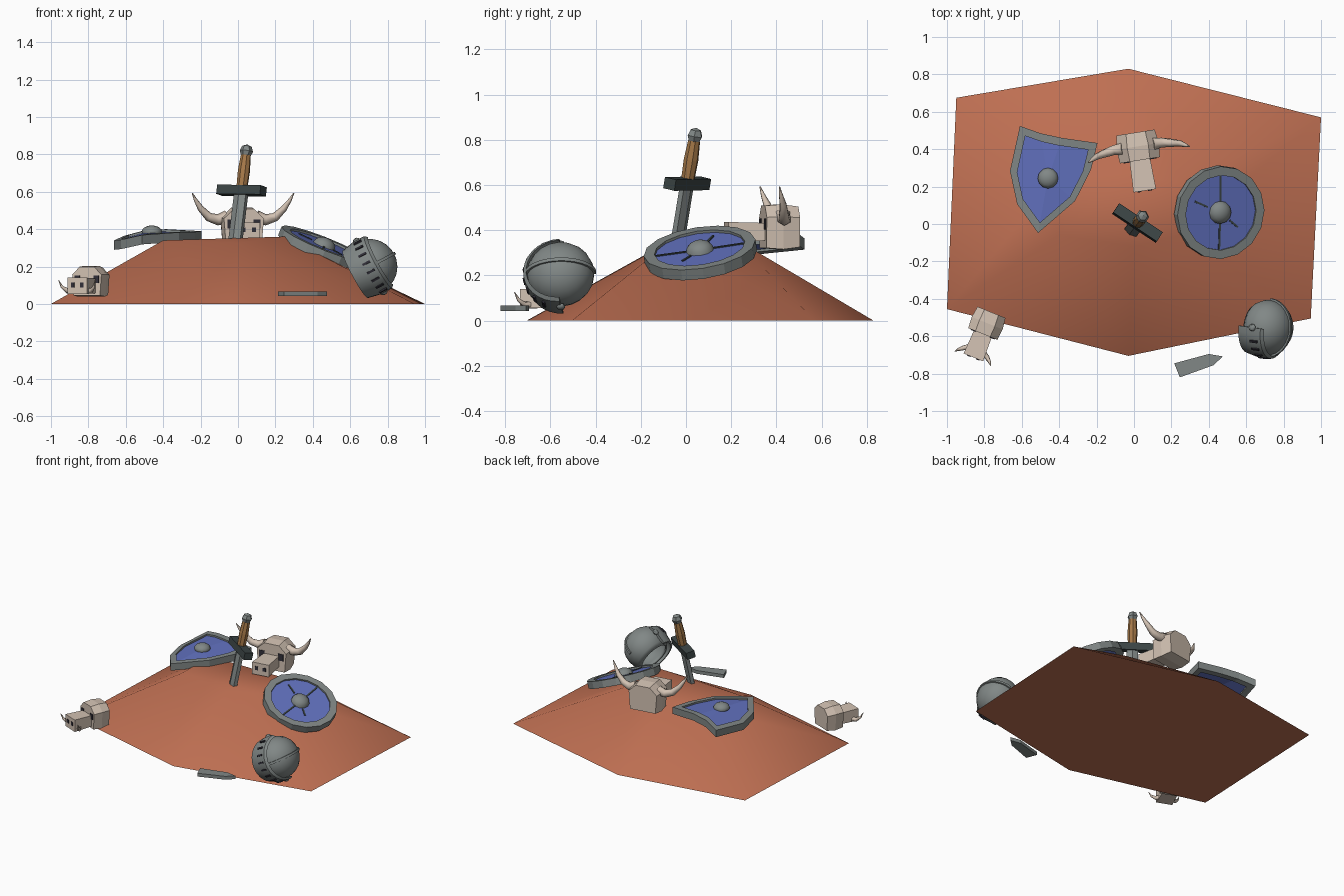
import bpy, bmesh, math
from mathutils import Matrix, Vector

if "Cube" in bpy.data.objects:
    bpy.data.objects.remove(bpy.data.objects["Cube"])


def mat(name, r, g, b):
    m = bpy.data.materials.new(name)
    m.diffuse_color = (r, g, b, 1)
    m.use_nodes = True
    m.node_tree.nodes["Principled BSDF"].inputs["Base Color"].default_value = m.diffuse_color
    return m


EARTH = mat("red earth", 0.52, 0.16, 0.085)
STEEL = mat("steel", 0.22, 0.245, 0.24)
DARK = mat("dark iron", 0.045, 0.06, 0.06)
BLUE = mat("blue paint", 0.12, 0.165, 0.52)
BONE = mat("bone", 0.65, 0.54, 0.45)
WOOD = mat("wood grip", 0.38, 0.19, 0.065)
HOLE = mat("dark hollow", 0.03, 0.028, 0.04)
T = Matrix.Translation
I = Matrix.Identity(4)


def finish(name, bm, material, M=I, smooth=0):
    bmesh.ops.recalc_face_normals(bm, faces=bm.faces)
    me = bpy.data.meshes.new(name)
    bm.to_mesh(me)
    bm.free()
    me.materials.append(material)
    ob = bpy.data.objects.new(name, me)
    ob.matrix_world = M
    bpy.context.collection.objects.link(ob)
    if smooth:
        bpy.ops.object.select_all(action='DESELECT')
        ob.select_set(True)
        bpy.context.view_layer.objects.active = ob
        bpy.ops.object.shade_smooth_by_angle(angle=math.radians(smooth))
    return ob


def loft(name, rings, material, M=I, smooth=0, closed=False):
    """Skin rings of equal length; cap the ends, or join last to first."""
    bm = bmesh.new()
    vs = [[bm.verts.new(p) for p in r] for r in rings]
    n = len(vs[0])
    pairs = list(zip(vs, vs[1:])) + ([(vs[-1], vs[0])] if closed else [])
    for a, b in pairs:
        for i in range(n):
            j = (i + 1) % n
            bm.faces.new((a[i], a[j], b[j], b[i]))
    if not closed:
        bm.faces.new(vs[0])
        bm.faces.new(vs[-1])
    return finish(name, bm, material, M, smooth)


def box(name, c, s, material, M=I):
    x, y, z = (v / 2 for v in s)
    rect = [(-x, -y), (x, -y), (x, y), (-x, y)]
    return loft(name, [[(a, b, h) for a, b in rect] for h in (-z, z)], material, M @ T(c))


def ball(name, c, scale, material, M=I, u=12, v=8, cut=None, smooth=40):
    bm = bmesh.new()
    bmesh.ops.create_uvsphere(bm, u_segments=u, v_segments=v, radius=1)
    if cut is not None:
        bmesh.ops.bisect_plane(bm, geom=bm.verts[:] + bm.edges[:] + bm.faces[:],
                               plane_co=(0, 0, cut), plane_no=(0, 0, -1), clear_outer=True)
    bmesh.ops.scale(bm, vec=scale, verts=bm.verts)
    return finish(name, bm, material, M @ T(c), smooth)


def frame(x, z, origin):
    z = Vector(z).normalized()
    x = Vector(x)
    x = (x - z * x.dot(z)).normalized()
    return T(origin) @ Matrix((x, z.cross(x), z)).transposed().to_4x4()


# Earth mound: uneven six-sided base and plateau
base = [(-.95, .675, 0), (-.03, .83, 0), (1, .57, 0), (.945, -.505, 0), (-.03, -.705, 0), (-1, -.455, 0)]
top = [(-.4, .25, .34), (-.02, .27, .33), (.25, .22, .36), (.25, -.06, .36), (0, -.12, .325), (-.4, -.06, .34)]
loft("mound", [base, top], EARTH, smooth=60)


def shield(name, outer, M, lift, thick=.05):
    """Steel rim around a recessed blue panel; lift gives the bend."""
    inner = [(x * .81, y * .81) for x, y in outer]
    ring = lambda pts, h: [(x, y, lift(x, y) + h) for x, y in pts]
    loft(name + "_rim", [ring(outer, 0), ring(outer, -thick), ring(inner, -thick), ring(inner, 0)],
         STEEL, M, closed=True)
    bm = bmesh.new()
    for h in (-.012, -.04):
        mid = bm.verts.new((0, 0, lift(0, 0) + h))
        vs = [bm.verts.new(p) for p in ring(inner, h)]
        for i in range(len(vs)):
            bm.faces.new((mid, vs[i - 1], vs[i]))
    finish(name + "_panel", bm, BLUE, M)


# Pointed shield, bent along its length
heater = [(-.61, .524), (-.5, .485), (-.385, .46), (-.195, .433), (-.23, .29), (-.315, .123),
          (-.513, -.048), (-.625, .107), (-.663, .283)]
shield("pointed_shield", [(x + .46, y - .245) for x, y in heater], T((-.46, .245, .395)),
       lambda x, y: (.28 * x if x < 0 else -.05 * x) + .04 * y)
ball("pointed_shield_boss", (-.46, .245, .385), (.055, .055, .035), STEEL, cut=-.2)

# Round shield with plank gaps
R = frame((1, 0, 0), (.40, -.15, 1), (.465, .06, .322))
shield("round_shield", [(.25 * math.cos(i * math.pi / 8), .25 * math.sin(i * math.pi / 8)) for i in range(16)],
       R, lambda x, y: 0)
ball("round_shield_boss", (0, 0, -.012), (.062, .062, .045), STEEL, R, cut=0)
for i, (deg, a, b) in enumerate([(90, .06, .2), (155, .08, .16), (268, .06, .2), (320, .07, .13)]):
    box("plank_gap_%d" % i, ((a + b) / 2, 0, -.01), (b - a, .01, .006), DARK,
        R @ Matrix.Rotation(math.radians(deg), 4, 'Z'))

# Sword stuck in the mound
S = frame((.83, -.55, 0), (.06, .08, .49), (-.015, -.04, .33))
diamond = [(-.038, -.012), (0, -.024), (.038, -.012), (.038, .012), (0, .024), (-.038, .012)]
loft("sword_blade", [[(x, y, z) for x, y in diamond] for z in (-.08, .27)], STEEL, S)
box("sword_guard", (0, 0, .282), (.28, .06, .05), DARK, S)
circle = [(math.cos(i * math.pi / 4), math.sin(i * math.pi / 4)) for i in range(8)]
loft("sword_grip", [[(r * x, r * y, z) for x, y in circle] for r, z in ((.03, .3), (.033, .39), (.027, .475))],
     WOOD, S)
ball("sword_pommel", (0, 0, .497), (.036, .036, .037), STEEL, S, 6, 4, smooth=0)

# Broken blade tip
tip = [(.215, -.745), (.4, -.695), (.475, -.708), (.425, -.755), (.245, -.82)]
loft("broken_blade", [[(x, y, z) for x, y in tip] for z in (.042, .066)], STEEL)


def horn(name, path, radius, M):
    """Tapering six-sided tube along a path of points."""
    pts = [Vector(p) for p in path]
    rings = []
    for i, p in enumerate(pts):
        d = (pts[min(i + 1, len(pts) - 1)] - pts[max(i - 1, 0)]).normalized()
        u = d.cross(Vector((0, 1, 0))).normalized()
        w = d.cross(u)
        r = radius * max(.04, 1 - i / (len(pts) - 1)) ** .8
        rings.append([p + r * (math.cos(k * math.pi / 3) * u + math.sin(k * math.pi / 3) * w) for k in range(6)])
    loft(name, rings, BONE, M, smooth=65)


def skull(name, M, cran, snout, sz, path, radius):
    """Faceted cranium, box snout, dark sockets and a mirrored pair of horns or tusks."""
    w, l, h = (v / 2 for v in cran)
    sw, sl, sh = snout
    prof = [(-.9 * w, -h), (.9 * w, -h), (w, .45 * h), (.5 * w, h), (-.5 * w, h), (-w, .45 * h)]
    loft(name + "_cranium", [[(x * k, y, z * k) for x, z in prof] for y, k in ((-l, .96), (0, 1.02), (l, .92))],
         BONE, M)
    a, b, y0, y1 = sw / 2, sh / 2, -l + .01, -l - sl
    loft(name + "_snout", [[(x * k, y, z * k + sz) for x, z in ((-a, -b), (a, -b), (a, b), (-a, b))]
                           for y, k in ((y0, .92), (y1, 1.02))], BONE, M)
    for s, side in ((-1, "left"), (1, "right")):
        box(name + "_eye_" + side, (s * w * .62, -l, .12 * h), (w * .34, .008, h * .5), HOLE, M)
        box(name + "_nostril_" + side, (s * a * .48, y1, sz + .1 * b), (a * .36, .008, b * .6), HOLE, M)
        horn(name + "_horn_" + side, [(s * x, y, z) for x, y, z in path], radius, M)


skull("bull_skull", T((.02, .415, .415)) @ Matrix.Rotation(math.radians(9), 4, 'Z'),
      (.225, .15, .195), (.12, .165, .085), -.022,
      [(.08, 0, .05), (.13, 0, .035), (.18, -.01, .05), (.225, -.02, .095), (.255, -.035, .14), (.275, -.045, .178)], .036)
skull("boar_skull", T((-.785, -.53, .122)) @ Matrix.Rotation(math.radians(-22), 4, 'Z'),
      (.175, .125, .16), (.11, .135, .085), -.025,
      [(.04, -.155, -.05), (.068, -.17, -.052), (.092, -.19, -.03), (.105, -.205, .005)], .019)

# Knight helmet on its side: local z is its crown, local -y its face
H = frame((.47, 0, -.88), (.86, -.12, .46), (.715, -.555, .205))
dome = ball("helmet_dome", (0, 0, 0), (.145, .15, .135), STEEL, H, 20, 12, cut=-.68)
sol = dome.modifiers.new("shell", 'SOLIDIFY')
sol.thickness = .012


def arc(name, angles, section, M, point):
    loft(name, [[point(math.radians(t), r, q) for r, q in section] for t in angles], STEEL, M, smooth=40)


# Visor band over the face, crest along the crown
visor = [(.147, .055), (.162, .04), (.165, -.02), (.148, -.1), (.135, -.1), (.14, 0)]
arc("helmet_visor", range(-90, 91, 12), visor, H,
    lambda t, r, q: (r * .97 * math.sin(t), -r * math.cos(t), q))
arc("helmet_crest", range(-90, 100, 12), [(.14, -.008), (.159, -.008), (.159, .008), (.14, .008)], H,
    lambda t, r, q: (q, r * math.sin(t), r * .9 * math.cos(t)))
for i, deg in enumerate(range(-63, 64, 18)):
    V = H @ Matrix.Rotation(math.radians(deg), 4, 'Z')
    box("visor_slot_%d" % i, (0, -.163, .0), (.012, .009, .045), HOLE, V)
for s, side in ((-1, "left"), (1, "right")):
    ball("visor_pivot_" + side, (s * .157, 0, -.01), (.014, .02, .02), STEEL, H, 8, 6)
